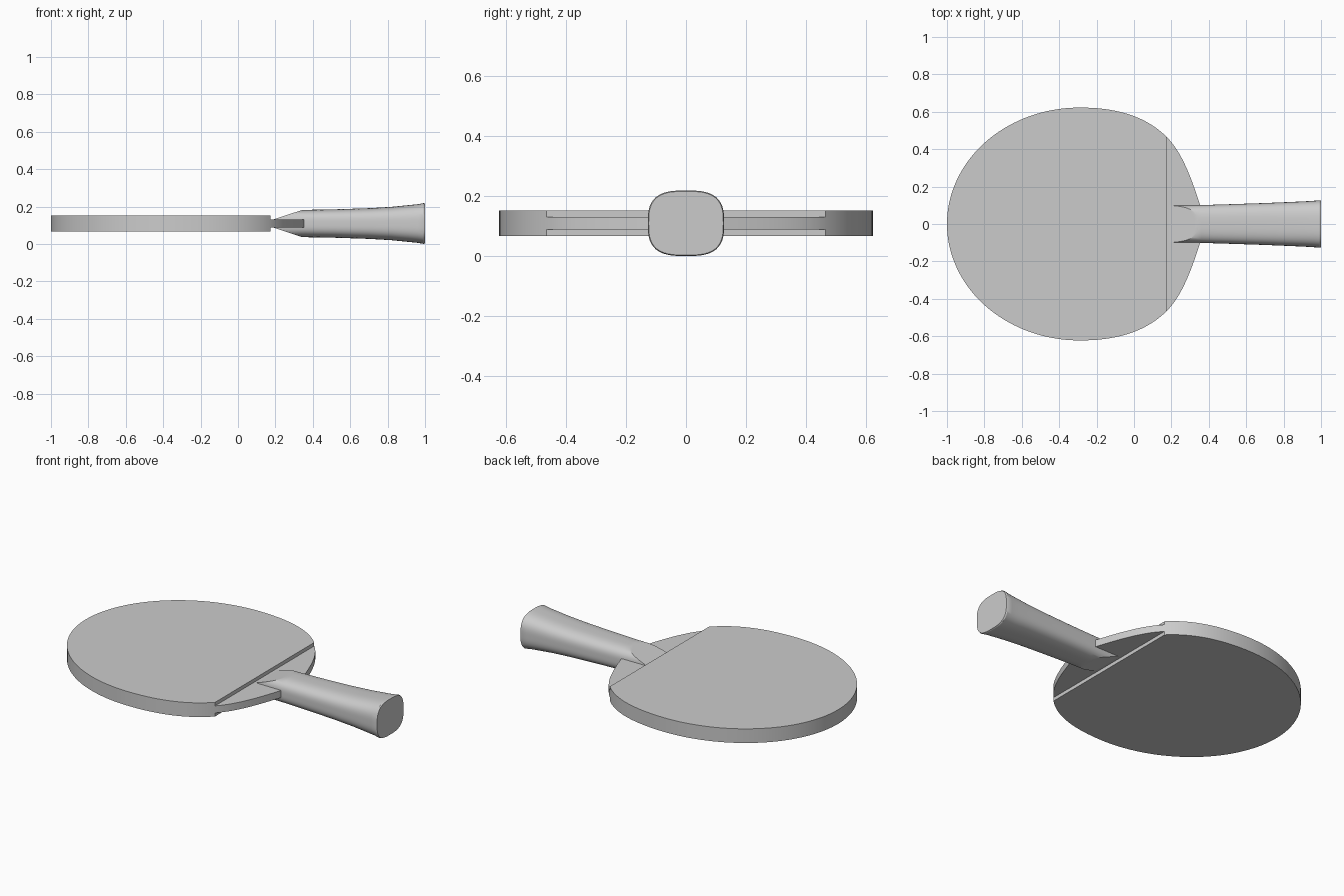
import bpy, bmesh, math
from mathutils import Vector
from mathutils.geometry import interpolate_bezier

if "Cube" in bpy.data.objects:
    bpy.data.objects.remove(bpy.data.objects["Cube"])

ZC = 0.109  # height of the blade's middle plane


def finish(bm, name):
    bmesh.ops.recalc_face_normals(bm, faces=bm.faces)
    mesh = bpy.data.meshes.new(name)
    bm.to_mesh(mesh)
    bm.free()
    obj = bpy.data.objects.new(name, mesh)
    bpy.context.collection.objects.link(obj)
    bpy.ops.object.select_all(action='DESELECT')
    obj.select_set(True)
    bpy.context.view_layer.objects.active = obj
    bpy.ops.object.shade_smooth_by_angle(angle=math.radians(30))
    return obj


def outline(full):
    # Half outline: elliptical head, shoulder, and (blade only) the throat
    pts = [Vector((-0.29 - 0.71 * math.cos(a), 0.6225 * math.sin(a), 0))
           for a in (math.pi / 2 * i / 36 for i in range(37))]
    curves = [((-0.29, 0.6225), (-0.08, 0.6225), (0.07, 0.57), (0.175, 0.465))]
    if full:
        curves.append(((0.175, 0.465), (0.25, 0.39), (0.30, 0.27), (0.357, 0.09)))
    for c in curves:
        pts += interpolate_bezier(*[Vector((x, y, 0)) for x, y in c], 20)[1:]
    # Mirror to the other side, skipping the shared tip
    return pts + [Vector((p.x, -p.y, 0)) for p in reversed(pts[1:])]


def slab(name, pts, z0, z1):
    bm = bmesh.new()
    face = bm.faces.new([bm.verts.new((p.x, p.y, z0)) for p in pts])
    new = bmesh.ops.extrude_face_region(bm, geom=[face])['geom']
    verts = [v for v in new if isinstance(v, bmesh.types.BMVert)]
    bmesh.ops.translate(bm, verts=verts, vec=(0, 0, z1 - z0))
    # keep the underside face so the slab is closed
    if not face.is_valid:
        bmesh.ops.holes_fill(bm, edges=bm.edges)
    return finish(bm, name)


# Wooden blade
slab("blade", outline(True), ZC - 0.021, ZC + 0.021)

# Sponge and rubber sheet on both sides
for side, s in (("top", 1), ("bottom", -1)):
    for part, a, b in (("sponge", 0.021, 0.033), ("rubber", 0.033, 0.042)):
        lo, hi = sorted((ZC + s * a, ZC + s * b))
        slab(f"{side}_{part}", outline(False), lo, hi)

# Flared handle: (x, half width, half height) of rounded-box sections
sections = [(0.19, 0.100, 0.071), (0.36, 0.101, 0.073), (0.52, 0.106, 0.076),
            (0.70, 0.112, 0.082), (0.82, 0.117, 0.089), (0.91, 0.121, 0.098),
            (0.96, 0.124, 0.103), (0.993, 0.127, 0.109), (1.0, 0.124, 0.106)]
N = 64
bm = bmesh.new()
rings = []
for x, hw, hh in sections:
    ring = []
    for i in range(N):
        a = 2 * math.pi * i / N
        c, s = math.cos(a), math.sin(a)
        r = (abs(c) ** 3 + abs(s) ** 3) ** (-1 / 3)
        ring.append(bm.verts.new((x, hw * r * c, ZC + hh * r * s)))
    rings.append(ring)
for r0, r1 in zip(rings, rings[1:]):
    for i in range(N):
        j = (i + 1) % N
        bm.faces.new((r0[i], r0[j], r1[j], r1[i]))
bm.faces.new(rings[0])
bm.faces.new(rings[-1])

# Slanted cuts that thin the handle down onto the blade
for s in (1, -1):
    geom = bm.verts[:] + bm.edges[:] + bm.faces[:]
    bmesh.ops.bisect_plane(bm, geom=geom, plane_co=(0.19, 0, ZC + s * 0.022),
                           plane_no=(-0.33, 0, s), clear_outer=True)
    bmesh.ops.holes_fill(bm, edges=[e for e in bm.edges if e.is_boundary])
bmesh.ops.recalc_face_normals(bm, faces=bm.faces)
finish(bm, "handle")
